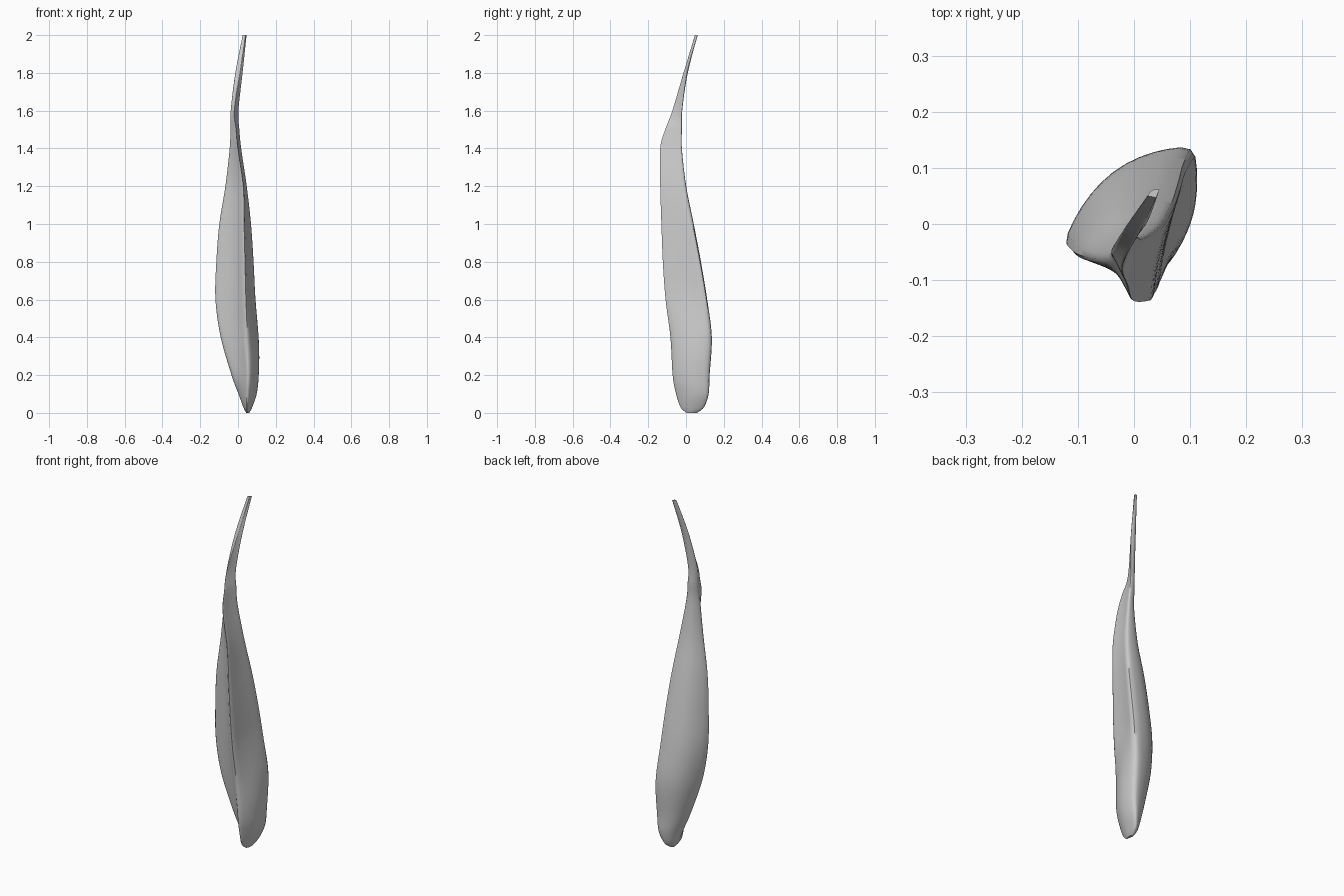
import bpy
import bmesh
import math
from mathutils import Vector

SIDE_STEPS = 12      # points along each of the three sides of a section
LEVEL_STEPS = 6      # rings between two neighbouring key sections

# Key sections: height, then x and y of the left rim, front ridge and back ridge
SECTIONS = [
    (0, .045, .03, .05, 0, .055, .06),
    (.03, .028, .03, .045, -.035, .07, .1),
    (.1, 0, .02, .05, -.06, .095, .125),
    (.2, -.04, 0, .055, -.08, .105, .13),
    (.4, -.1, -.03, .05, -.093, .11, .142),
    (.6, -.13, -.04, .045, -.12, .1, .115),
    (.8, -.125, -.05, .04, -.134, .09, .08),
    (1, -.108, -.06, .035, -.14, .075, .04),
    (1.2, -.073, -.065, .03, -.144, .05, 0),
    (1.4, -.047, -.06, 0, -.143, .02, -.022),
    (1.5, -.042, -.05, -.01, -.115, .01, -.022),
    (1.6, -.04, -.045, -.02, -.075, .005, -.02),
    (1.8, -.016, -.005, .01, -.014, .026, .006),
    (2, .024, .05, .04, .047, .046, .062),
]


def catmull(a, b, c, d, t):
    """Smooth blend from b to c."""
    return b + .5 * t * (c - a + t * (2 * a - 5 * b + 4 * c - d + t * (3 * (b - c) + d - a)))


def fade(z, low, high):
    """One below low, falling to zero above high."""
    t = min(max((z - low) / (high - low), 0), 1)
    return 1 - t * t * (3 - 2 * t)


def key_rows():
    last = len(SECTIONS) - 1
    for i in range(last):
        around = [SECTIONS[min(max(i + k, 0), last)] for k in (-1, 0, 1, 2)]
        for s in range(LEVEL_STEPS):
            yield [catmull(*column, s / LEVEL_STEPS) for column in zip(*around)]
    yield list(SECTIONS[last])


def section_ring(row):
    z = row[0]
    rim, front, back = (Vector(row[k:k + 2]) for k in (1, 3, 5))
    # Hollow front face, side face swelling near the foot, rounded back face
    hollow = -.12 * fade(z, .9, 1.5) * (1 - fade(z, .05, .3))
    swell = .15 * fade(z, .25, .7) - .03
    sides = ((rim, front, hollow), (front, back, swell), (back, rim, .2))
    ring = []
    for start, end, bulge in sides:
        along = end - start
        outward = Vector((along.y, -along.x))
        for s in range(SIDE_STEPS):
            t = s / SIDE_STEPS
            ring.append(start + along * t + outward * bulge * math.sin(math.pi * t))
    # Soften the ridges
    count = len(ring)
    for _ in range(2):
        ring = [(ring[i - 1] + ring[i] * 2 + ring[(i + 1) % count]) / 4 for i in range(count)]
    return [Vector((p.x, p.y, z)) for p in ring]


def build_blade(material):
    bm = bmesh.new()
    rings = [[bm.verts.new(p) for p in section_ring(row)] for row in key_rows()]
    for lower, upper in zip(rings, rings[1:]):
        for i in range(len(lower)):
            j = (i + 1) % len(lower)
            bm.faces.new((lower[i], lower[j], upper[j], upper[i]))
    bm.faces.new(rings[0][::-1])
    bm.faces.new(rings[-1])
    bmesh.ops.recalc_face_normals(bm, faces=bm.faces)
    mesh = bpy.data.meshes.new("tapered_blade")
    bm.to_mesh(mesh)
    bm.free()
    mesh.materials.append(material)
    blade = bpy.data.objects.new("tapered_blade", mesh)
    bpy.context.collection.objects.link(blade)
    return blade


default = bpy.data.objects.get("Cube")
if default:
    bpy.data.objects.remove(default, do_unlink=True)

# Single pale grey surface
grey = bpy.data.materials.new("pale_grey")
grey.use_nodes = True
colour = (.6, .6, .6, 1)
grey.diffuse_color = colour
grey.node_tree.nodes["Principled BSDF"].inputs["Base Color"].default_value = colour

blade = build_blade(grey)
bpy.ops.object.select_all(action="DESELECT")
blade.select_set(True)
bpy.context.view_layer.objects.active = blade
bpy.ops.object.shade_smooth_by_angle(angle=math.radians(50))
